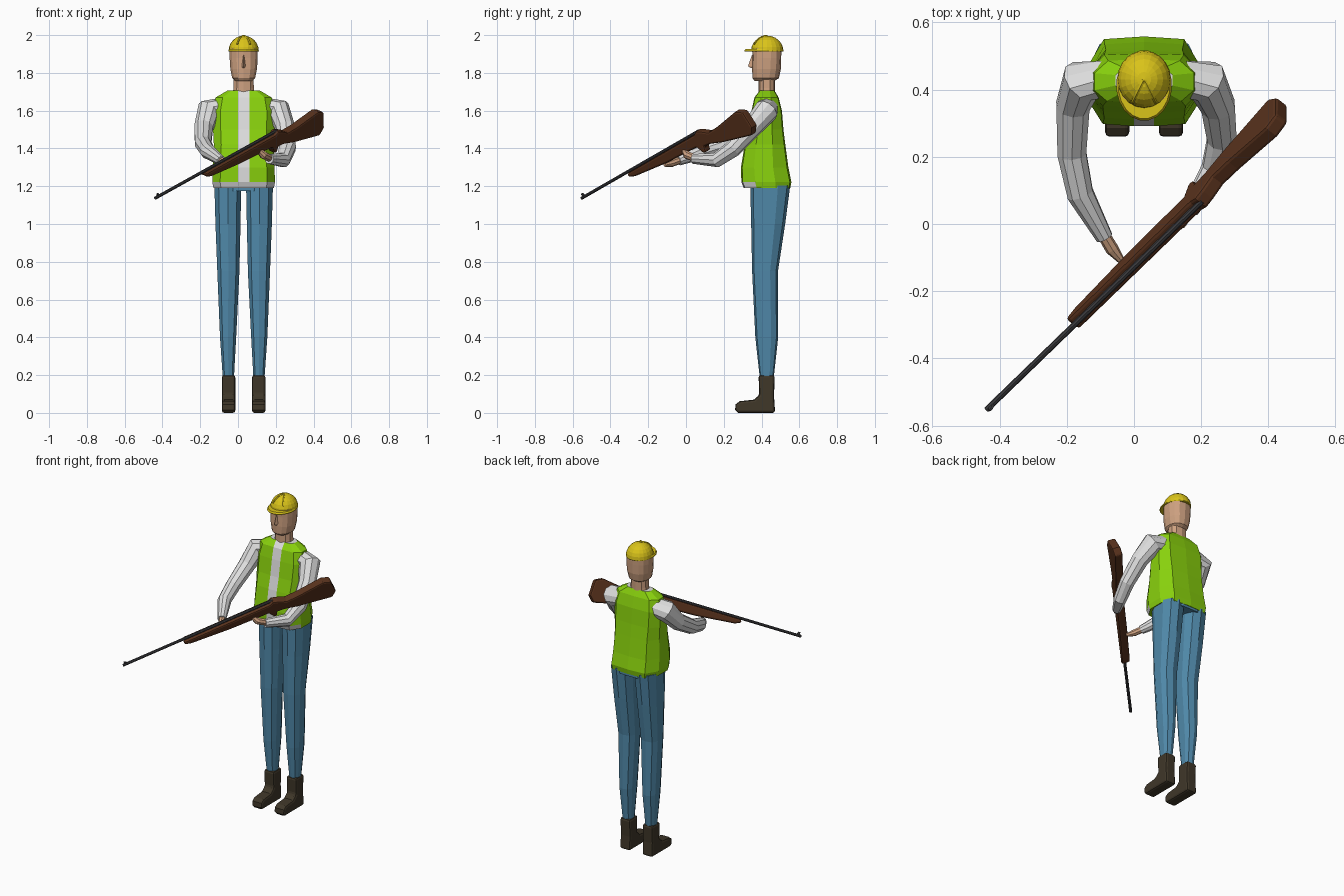
import bpy, bmesh, math
from mathutils import Vector, Matrix

if "Cube" in bpy.data.objects:
    bpy.data.objects.remove(bpy.data.objects["Cube"])

CX = 0.03  # the figure's own centre line


def material(name, r, g, b):
    m = bpy.data.materials.new(name)
    m.diffuse_color = (r, g, b, 1)
    m.use_nodes = True
    m.node_tree.nodes["Principled BSDF"].inputs["Base Color"].default_value = m.diffuse_color
    return m


YELLOW = material("helmet yellow", .70, .55, .01)
GREEN = material("vest green", .25, .64, .004)
WHITE = material("shirt white", .74, .74, .74)
BLUE = material("denim blue", .08, .25, .40)
BOOT = material("boot brown", .05, .038, .022)
SKIN = material("skin", .62, .36, .22)
WOOD = material("stock wood", .10, .032, .012)
METAL = material("gun metal", .05, .05, .055)


def finish(bm, name, *mats):
    bmesh.ops.recalc_face_normals(bm, faces=bm.faces)
    me = bpy.data.meshes.new(name)
    bm.to_mesh(me)
    bm.free()
    for m in mats:
        me.materials.append(m)
    ob = bpy.data.objects.new(name, me)
    bpy.context.collection.objects.link(ob)
    return ob


def loft(rings):
    """Skin a list of equally long point rings and cap both ends."""
    bm = bmesh.new()
    vs = [[bm.verts.new(p) for p in ring] for ring in rings]
    n = len(vs[0])
    for a, b in zip(vs, vs[1:]):
        for i in range(n):
            j = (i + 1) % n
            bm.faces.new((a[i], a[j], b[j], b[i]))
    bm.faces.new(vs[0])
    bm.faces.new(vs[-1])
    return bm


def oval(z, x0, x1, y0, y1, n=10, power=0.8):
    """Rounded-box ring at height z."""
    ring = []
    for k in range(n):
        a = 2 * math.pi * (k + .5) / n
        c, s = math.cos(a), math.sin(a)
        ring.append(((x0 + x1) / 2 + (x1 - x0) / 2 * math.copysign(abs(c) ** power, c),
                     (y0 + y1) / 2 + (y1 - y0) / 2 * math.copysign(abs(s) ** power, s), z))
    return ring


def tube(name, mat, path, n=10):
    """Limb through (x, y, z, radius) points."""
    pts = [Vector(p[:3]) for p in path]
    side, rings = Vector((0, 0, 1)), []
    for i, p in enumerate(pts):
        t = (pts[min(i + 1, len(pts) - 1)] - pts[max(i - 1, 0)]).normalized()
        side = (side - t * side.dot(t)).normalized()
        up = t.cross(side)
        rings.append([p + path[i][3] * (side * math.cos(a) + up * math.sin(a))
                      for a in (2 * math.pi * k / n for k in range(n))])
    return finish(loft(rings), name, mat)


def slab(name, mat, outline, place, half, bevel):
    """Extrude a flat outline symmetrically; place(a, b, t) gives the 3D point."""
    ob = finish(loft([[place(a, b, t) for a, b in outline] for t in (-half, half)]), name, mat)
    mod = ob.modifiers.new("rounding", "BEVEL")
    mod.width, mod.segments, mod.limit_method = bevel, 2, 'ANGLE'
    mod.angle_limit = math.radians(50)
    return ob


# Torso: vest with open front showing the shirt
torso = [(1.19, .160, .305, .552), (1.222, .166, .292, .558), (1.30, .163, .290, .542),
         (1.42, .158, .310, .526), (1.50, .162, .330, .516), (1.60, .164, .346, .508),
         (1.67, .148, .362, .490), (1.707, .085, .390, .468)]
half = [(.75, .03), (1, .28), (1, .68), (.72, .97)]
rings = []
for z, w, y0, y1 in torso:
    right = [(.03, .004)] + [(f * w, g) for f, g in half]
    prof = right + [(0, 1)] + [(-x, g) for x, g in reversed(right)]
    rings.append([(CX + x, y0 + g * (y1 - y0), z) for x, g in prof])
bm = loft(rings)
for f in bm.faces:
    c = f.calc_center_median()
    stripe = abs(c.x - CX) < .01 and c.y < .40
    hem = c.z < 1.22 and c.y < .40
    top = c.z > 1.70
    f.material_index = 1 if stripe or hem or top else 0
finish(bm, "vest_and_shirt", GREEN, WHITE)

# Neck, head and nose
finish(loft([oval(z, CX - w, CX + w, .385, .472) for z, w in ((1.67, .062), (1.72, .056), (1.79, .054))]),
       "neck", SKIN)
head = [(1.758, .045, .362, .470), (1.772, .062, .352, .492), (1.82, .072, .350, .502),
        (1.88, .076, .352, .504), (1.93, .076, .350, .505)]
finish(loft([oval(z, CX - w, CX + w, a, b, 14, .85) for z, w, a, b in head]), "head", SKIN)
finish(loft([[(CX - w, .362, z), (CX, y, z), (CX + w, .362, z)]
             for z, w, y in ((1.825, .012, .345), (1.835, .014, .328), (1.895, .006, .349))]), "nose", SKIN)

# Hard hat: dome, brim and raised ribs
bm = bmesh.new()
bmesh.ops.create_uvsphere(bm, u_segments=20, v_segments=12, radius=1)
bmesh.ops.bisect_plane(bm, geom=bm.verts[:] + bm.edges[:] + bm.faces[:], plane_co=(0, 0, 0),
                       plane_no=(0, 0, -1), clear_outer=True)
bmesh.ops.transform(bm, verts=bm.verts, matrix=Matrix.Translation((CX, .43, 1.915))
                    @ Matrix.Diagonal((.080, .086, .082, 1)))
finish(bm, "helmet_dome", YELLOW)
finish(loft([oval(z, CX - .083 + d, CX + .083 - d, .307 + d, .517 - d, 20, 1)
             for z, d in ((1.912, .002), (1.916, 0), (1.926, .006))]), "helmet_brim", YELLOW)
for sx in (-1, 0, 1):
    rib = []
    for k in range(7):
        e = math.radians(28 + k * 10)
        az = sx * .5
        rib.append((CX + .081 * math.cos(e) * math.sin(az), .43 - .087 * math.cos(e) * math.cos(az),
                    1.914 + .081 * math.sin(e), .006))
    if sx:
        tube("helmet_rib", YELLOW, rib, 6)

# Legs, hips and boots
leg = [(.19, -.082, -.020, .390, .465), (.40, -.097, -.008, .367, .488), (.75, -.112, .010, .350, .487),
       (1.0, -.122, .016, .345, .525), (1.205, -.128, .020, .340, .552)]
boot = [(.472, 0), (.275, 0), (.260, .015), (.262, .045), (.285, .062), (.36, .070), (.388, .095),
        (.384, .20), (.470, .20), (.466, .09)]
for s, side in ((1, "left"), (-1, "right")):
    mx = lambda x: CX + s * (x - CX)
    finish(loft([oval(z, mx(a), mx(b), c, d) for z, a, b, c, d in leg]), side + "_trouser_leg", BLUE)
    slab(side + "_boot", BOOT, boot, lambda a, b, t: (mx(-.050) + t, a, b), .036, .013)
finish(loft([oval(z, CX - .155, CX + .155, .345, .550, 12) for z in (1.175, 1.21)]), "hips", BLUE)

# Sleeves and hands
tube("left_sleeve", WHITE, [(-.09, .43, 1.61, .058), (-.155, .425, 1.60, .066), (-.182, .35, 1.51, .052),
                            (-.185, .21, 1.425, .045), (-.160, .09, 1.385, .041), (-.088, -.04, 1.335, .026)])
tube("left_hand", SKIN, [(-.095, -.025, 1.34, .019), (-.065, -.075, 1.322, .020),
                         (-.035, -.112, 1.312, .010)], 8)
tube("right_sleeve", WHITE, [(.15, .43, 1.61, .058), (.215, .425, 1.60, .066), (.250, .35, 1.51, .053),
                             (.262, .25, 1.40, .046), (.238, .16, 1.338, .040), (.165, .04, 1.345, .027)])
tube("right_hand", SKIN, [(.175, .055, 1.345, .019), (.135, .005, 1.365, .022),
                          (.105, -.012, 1.395, .013)], 8)

# Rifle: u runs from muzzle to butt, w points up, rolled about the barrel
MUZZLE = Vector((-.438, -.552, 1.137))
U = Vector((.667, .646, .371)).normalized()
flat = U.cross(Vector((0, 0, 1))).normalized()
roll = math.radians(22)
W = flat.cross(U) * math.cos(roll) + flat * math.sin(roll)
V = U.cross(W)
rifle = lambda u, w, t: MUZZLE + U * u + W * w + V * t
stock = [(.385, -.006), (.93, -.006), (.955, .006), (.985, -.006), (1.03, -.032), (1.10, -.030),
         (1.27, -.008), (1.315, -.030), (1.318, -.125), (1.285, -.160), (1.08, -.115), (1.0, -.090),
         (.955, -.085), (.945, -.118), (.925, -.112), (.905, -.070), (.66, -.062), (.42, -.040), (.38, -.025)]
slab("rifle_stock", WOOD, stock, rifle, .025, .011)
tube("rifle_barrel", METAL, [(*rifle(u, 0, 0), .009) for u in (0, .5, .96)], 8)
slab("front_sight", METAL, [(.012, 0), (.012, .022), (.022, .022), (.035, 0)], rifle, .004, .001)
